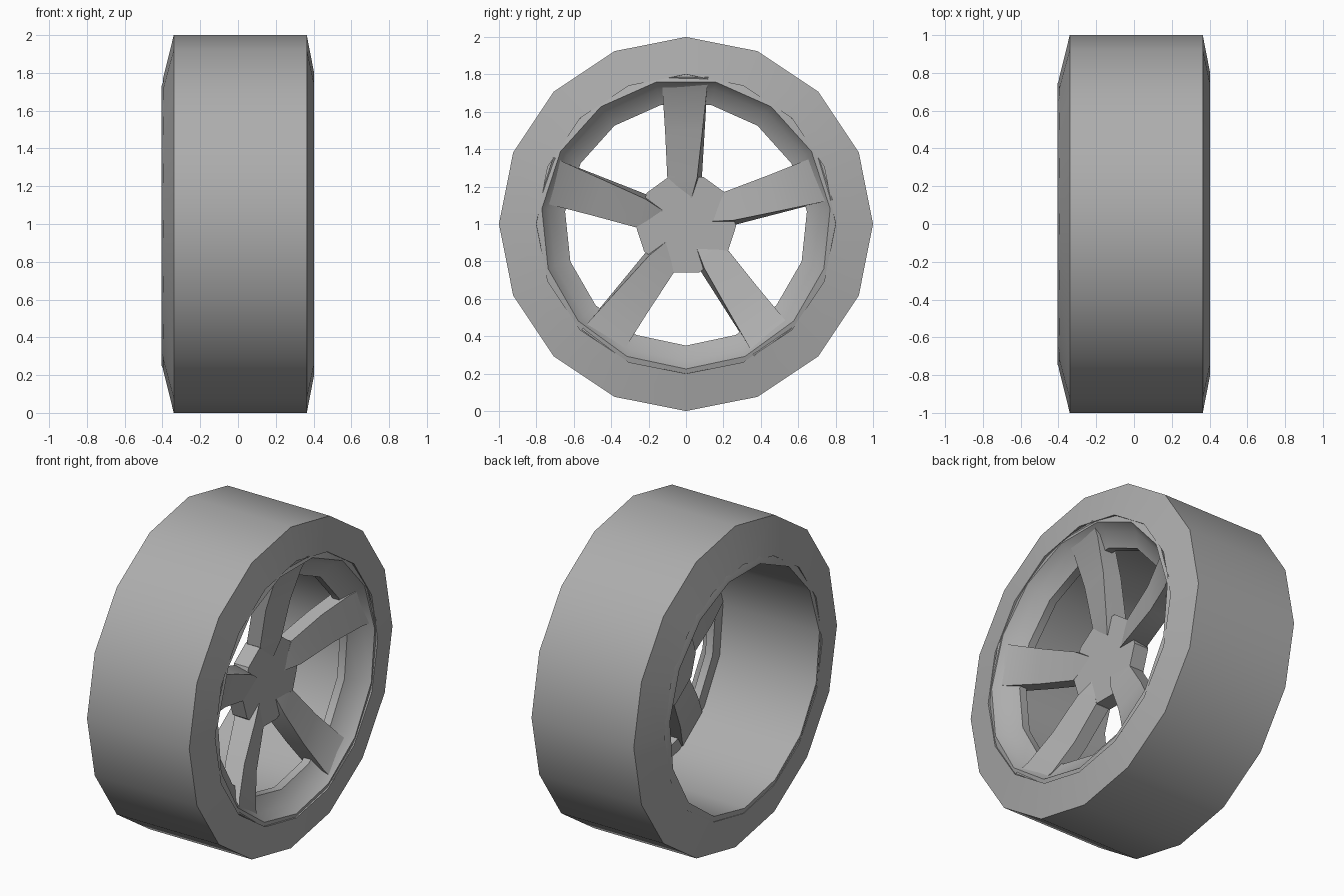
import bpy, bmesh, math

if "Cube" in bpy.data.objects:
    bpy.data.objects.remove(bpy.data.objects["Cube"])

CENTRE_Z = 1.0

# Mid grey shared by every part
grey = bpy.data.materials.new("grey")
grey.diffuse_color = (.42, .42, .42, 1)
grey.use_nodes = True
grey.node_tree.nodes["Principled BSDF"].inputs["Base Color"].default_value = grey.diffuse_color


def finish(bm, name, angle=30):
    bmesh.ops.recalc_face_normals(bm, faces=bm.faces)
    mesh = bpy.data.meshes.new(name)
    bm.to_mesh(mesh)
    bm.free()
    mesh.materials.append(grey)
    obj = bpy.data.objects.new(name, mesh)
    bpy.context.collection.objects.link(obj)
    bpy.ops.object.select_all(action='DESELECT')
    obj.select_set(True)
    bpy.context.view_layer.objects.active = obj
    bpy.ops.object.shade_smooth_by_angle(angle=math.radians(angle))
    return obj


def ring_point(x, r, a):
    return (x, r * math.cos(a), CENTRE_Z + r * math.sin(a))


def lathe(name, profile, sides, start):
    """Revolve a closed (radius, x) profile around the axle."""
    bm = bmesh.new()
    rings = []
    for i in range(sides):
        a = math.radians(start) + math.tau * i / sides
        rings.append([bm.verts.new(ring_point(x, r, a)) for r, x in profile])
    n = len(profile)
    for i in range(sides):
        p, q = rings[i], rings[(i + 1) % sides]
        for j in range(n):
            k = (j + 1) % n
            bm.faces.new((p[j], p[k], q[k], q[j]))
    return finish(bm, name)


# Tire: 16-sided ring with chamfered sidewalls
lathe("tire", [(1, -.34), (1, .364), (.80, .403), (.775, -.396)], 16, 0)

# Rim: 15-sided barrel, dished front, narrow ledge, wide bore open to the back
lathe("rim", [(.83, .385), (.775, .402), (.735, .345), (.65, .30), (.65, .25),
              (.725, .25), (.74, -.404), (.75, -.404), (.83, -.37)], 15, 270)

# Hub: ten-sided plate, flat edges between the spokes
bm = bmesh.new()
front, back = [], []
for i in range(5):
    for da in (-20.5, 20.5):
        a = math.radians(18 + 72 * i + da)
        front.append(bm.verts.new(ring_point(.22, .268, a)))
        back.append(bm.verts.new(ring_point(.12, .268, a)))
bm.faces.new(front)
bm.faces.new(back)
for i in range(10):
    j = (i + 1) % 10
    bm.faces.new((front[i], front[j], back[j], back[i]))
finish(bm, "hub")

# Spokes: distance out, left edge (v, x), right edge (v, x), back right v, back x
SECTIONS = [
    (.14, .02, .217, .03, .222, .03, .14),
    (.25, -.10, .222, .06, .255, .085, .13),
    (.50, -.112, .27, .088, .30, .10, .18),
    (.70, -.125, .34, .110, .36, .112, .24),
    (.785, -.13, .397, .12, .403, .12, .27),
]
for s in range(5):
    a = math.radians(18 + 72 * s)
    c, d = math.cos(a), math.sin(a)
    bm = bmesh.new()
    loops = []
    for u, vl, xl, vr, xr, vb, xb in SECTIONS:
        corners = ((vl, xl), (vr, xr), (vb, xb), (vl, xb))
        loops.append([bm.verts.new((x, u * c + v * d, CENTRE_Z + u * d - v * c))
                      for v, x in corners])
    for p, q in zip(loops, loops[1:]):
        for j in range(4):
            k = (j + 1) % 4
            bm.faces.new((p[j], p[k], q[k], q[j]))
    bm.faces.new(loops[0])
    bm.faces.new(loops[-1])
    finish(bm, f"spoke_{s + 1}")
